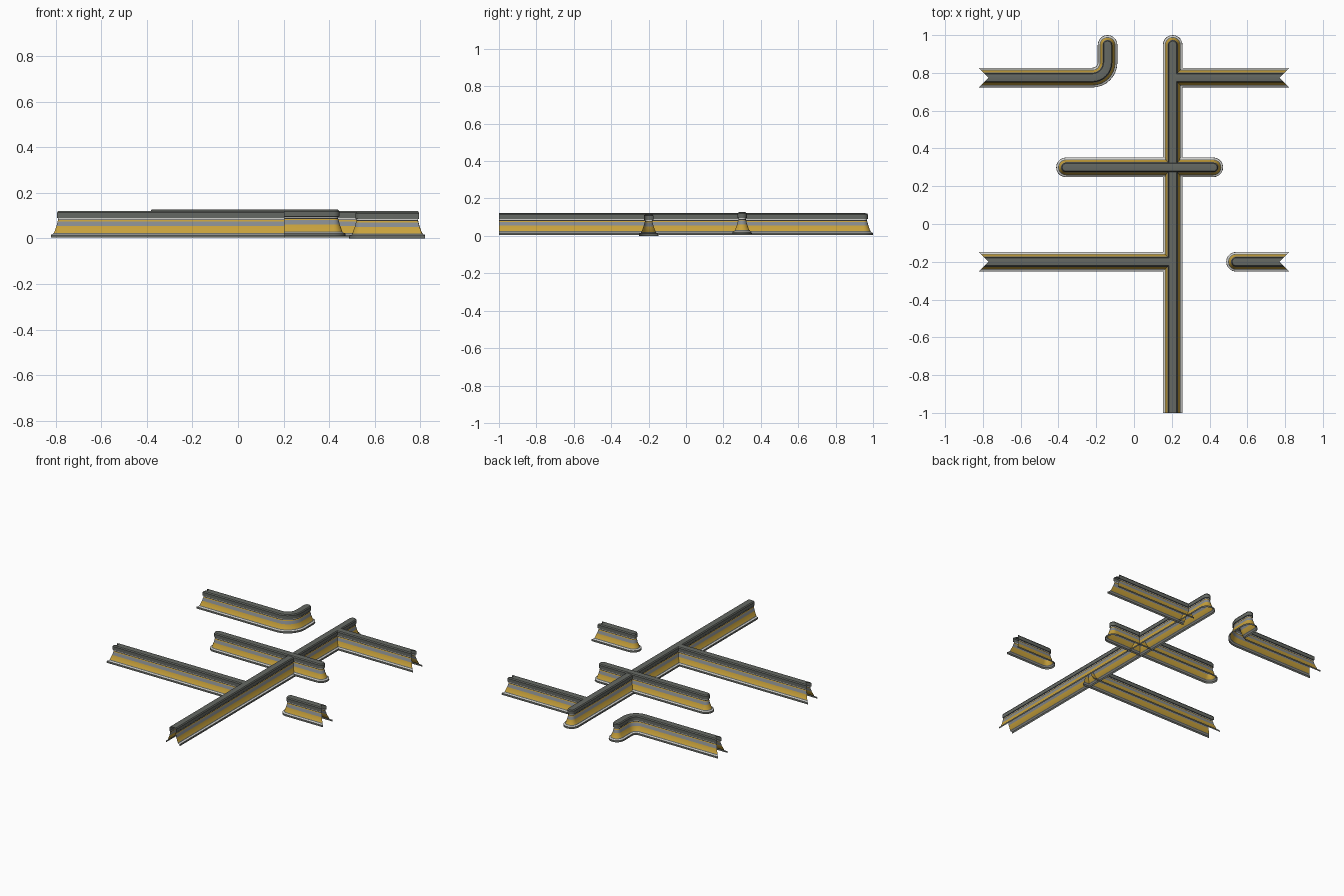
import bpy, bmesh, math
from mathutils import Vector

old = bpy.data.objects.get("Cube")
if old:
    bpy.data.objects.remove(old, do_unlink=True)


def make_material(name, rgb):
    mat = bpy.data.materials.new(name)
    mat.use_nodes = True
    color = (*rgb, 1.0)
    mat.diffuse_color = color
    mat.node_tree.nodes["Principled BSDF"].inputs["Base Color"].default_value = color
    return mat


MATERIALS = [
    make_material("dark grey metal", (0.13, 0.14, 0.125)),
    make_material("warm yellow", (0.58, 0.36, 0.045)),
    make_material("blue grey panel", (0.24, 0.26, 0.28)),
    make_material("pale trim", (0.62, 0.62, 0.60)),
    make_material("black seam", (0.03, 0.03, 0.03)),
]
GREY, YELLOW, PANEL, PALE, SEAM = range(5)

# Half profile of the wall: offset from centre, height, colour of the band above
PROFILE = [
    (0.052, 0.004, GREY),
    (0.051, 0.016, PALE),
    (0.042, 0.020, GREY),
    (0.038, 0.025, YELLOW),
    (0.027, 0.055, PANEL),
    (0.022, 0.075, YELLOW),
    (0.020, 0.080, SEAM),
    (0.020, 0.084, PALE),
    (0.020, 0.089, GREY),
    (0.025, 0.090, GREY),
    (0.025, 0.113, GREY),
    (0.020, 0.120, GREY),
    (0.012, 0.121, GREY),
    (0.0, 0.121, GREY),
]
CAP_STEPS = 10


def outline(path, start, end):
    """Stations (point, offset direction) running once around the wall."""
    points = [Vector(p) for p in path]
    last = len(points) - 1
    right, left = [], []
    for i, p in enumerate(points):
        before = (p - points[i - 1]).normalized() if i else None
        after = (points[i + 1] - p).normalized() if i < last else None
        t = ((before or after) + (after or before)).normalized()
        side = Vector((t.y, -t.x))
        shift = Vector((0, 0))
        if i == 0 and start == "mitre":
            shift = -t
        if i == last and end == "mitre":
            shift = t
        right.append((p, side + shift))
        left.append((p, shift - side))

    def cap(p, side, t):
        angles = [math.pi * k / CAP_STEPS for k in range(1, CAP_STEPS)]
        return [(p, side * math.cos(a) + t * math.sin(a)) for a in angles]

    def frame(a, b):
        t = (b - a).normalized()
        return Vector((t.y, -t.x)), t

    end_cap, start_cap = [], []
    if end == "round":
        side, t = frame(points[-2], points[-1])
        end_cap = cap(points[-1], side, t)
    if start == "round":
        side, t = frame(points[0], points[1])
        start_cap = cap(points[0], -side, -t)
    # Begin the loop at an open end, so the hollow section stays open there
    if start == "round":
        return left[::-1] + start_cap + right + end_cap, end == "round"
    return right + end_cap + left[::-1], False


def build_wall(name, path, start, end, lift=0.0):
    stations, closed = outline(path, start, end)
    bm = bmesh.new()
    rows = [[bm.verts.new((*(p + v * d), z + lift)) for p, v in stations]
            for d, z, _ in PROFILE]
    count = len(stations)
    both_open = start != "round" and end != "round"
    for j in range(len(PROFILE) - 1):
        for i in range(count if closed else count - 1):
            # A wall open at both ends has no face across its far end
            if both_open and i == len(path) - 1:
                continue
            k = (i + 1) % count
            face = bm.faces.new((rows[j][i], rows[j][k], rows[j + 1][k], rows[j + 1][i]))
            face.material_index = PROFILE[j][2]
    bmesh.ops.remove_doubles(bm, verts=bm.verts, dist=0.0005)
    mesh = bpy.data.meshes.new(name)
    bm.to_mesh(mesh)
    bm.free()
    for mat in MATERIALS:
        mesh.materials.append(mat)
    obj = bpy.data.objects.new(name, mesh)
    bpy.context.collection.objects.link(obj)
    bpy.ops.object.select_all(action="DESELECT")
    obj.select_set(True)
    bpy.context.view_layer.objects.active = obj
    bpy.ops.object.shade_smooth_by_angle(angle=math.radians(25))


EDGE = 0.77       # mitred tile edge on the centreline
SPINE = 0.205     # x of the long wall
TIP = 0.948       # centre of the rounded back ends

# Long wall and the walls that branch from it
build_wall("long_wall", [(SPINE, -1), (SPINE, TIP)], "flat", "round")
build_wall("left_branch_wall", [(-EDGE, -0.2), (SPINE, -0.2)], "mitre", "flat")
build_wall("back_right_branch_wall", [(SPINE, 0.775), (EDGE, 0.775)], "flat", "mitre")
build_wall("crossing_wall", [(-0.36, 0.3), (0.42, 0.3)], "round", "round", lift=0.006)

# Free-standing short wall
build_wall("short_right_wall", [(0.54, -0.2), (EDGE, -0.2)], "round", "mitre", lift=-0.004)

# Curved corner wall
radius, bend_x = 0.08, -0.14
bend = []
for k in range(9):
    a = math.radians(90) * k / 8
    bend.append((bend_x - radius + radius * math.sin(a),
                 0.775 + radius - radius * math.cos(a)))
build_wall("curved_corner_wall", [(-EDGE, 0.775)] + bend + [(bend_x, TIP)], "mitre", "round")
